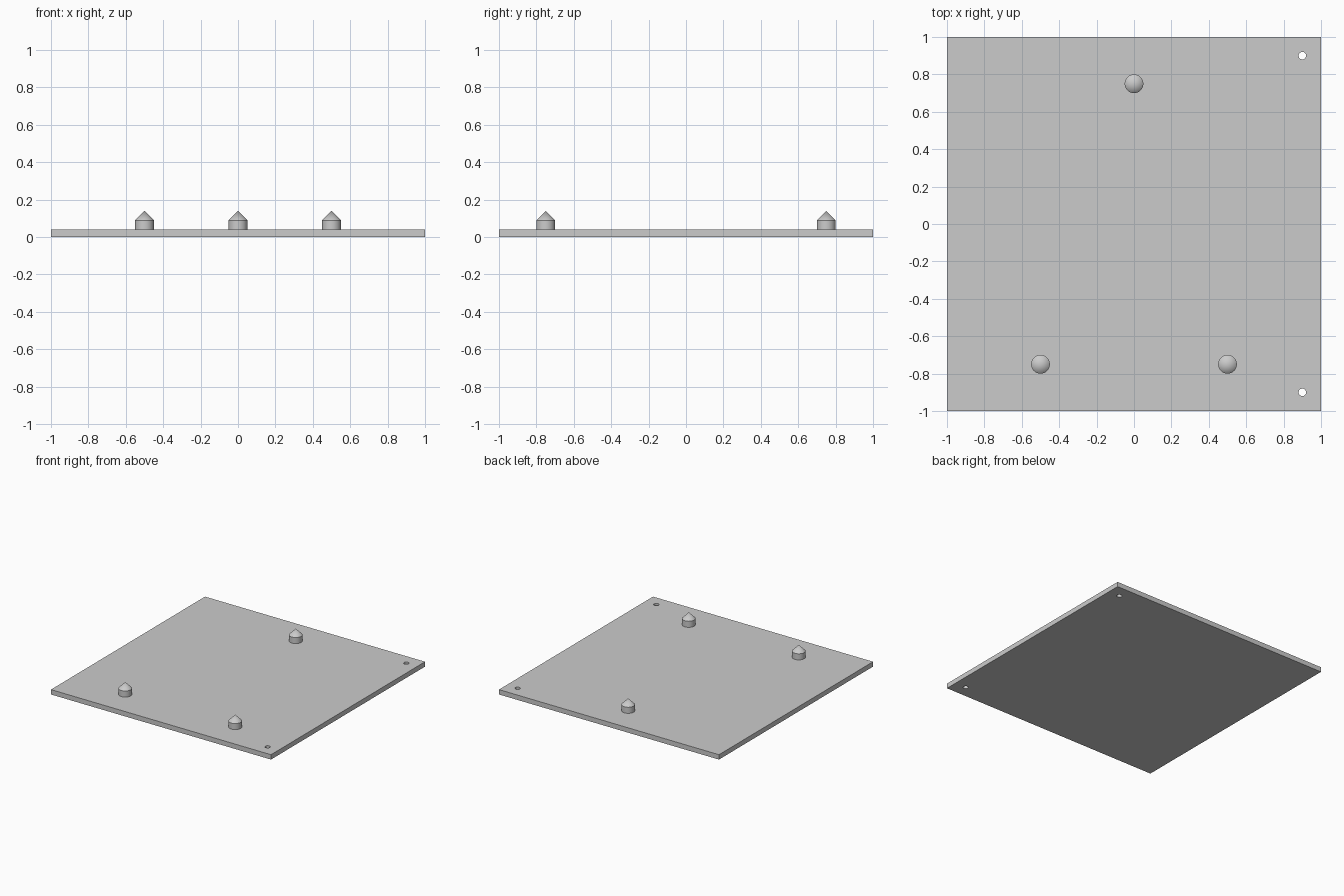
import bpy

cube = bpy.data.objects.get("Cube")
if cube:
    bpy.data.objects.remove(cube, do_unlink=True)

THICK = 0.04
PEG_R = 0.05
PEG_H = 0.05
HOLE_R = 0.02

grey = bpy.data.materials.new("light_grey")
grey.use_nodes = True
colour = (0.6, 0.6, 0.6, 1)
grey.diffuse_color = colour
grey.node_tree.nodes["Principled BSDF"].inputs["Base Color"].default_value = colour


def finish(name):
    ob = bpy.context.object
    ob.name = name
    ob.data.materials.append(grey)
    return ob


def smooth(ob):
    bpy.ops.object.select_all(action="DESELECT")
    ob.select_set(True)
    bpy.context.view_layer.objects.active = ob
    bpy.ops.object.shade_smooth_by_angle()


# Square base plate
bpy.ops.mesh.primitive_cube_add(size=1, location=(0, 0, THICK / 2))
plate = finish("base_plate")
plate.scale = (2, 2, THICK)
bpy.ops.object.transform_apply(location=False, rotation=False, scale=True)

# Two mounting holes through the plate
for y in (-0.9, 0.9):
    bpy.ops.mesh.primitive_cylinder_add(
        vertices=32, radius=HOLE_R, depth=THICK * 3, location=(0.9, y, THICK / 2))
    cutter = finish("hole_cutter")
    cutter.hide_render = True
    cut = plate.modifiers.new("hole", "BOOLEAN")
    cut.operation = "DIFFERENCE"
    cut.solver = "EXACT"
    cut.object = cutter
    bpy.context.view_layer.objects.active = plate
    bpy.ops.object.modifier_apply(modifier=cut.name)
    bpy.data.objects.remove(cutter, do_unlink=True)
smooth(plate)

# Locating pegs: a short round post with a pointed cap
pegs = {"front_left": (0.5, -0.75), "front_right": (-0.5, -0.75), "back": (0, 0.75)}
for side, (x, y) in pegs.items():
    bpy.ops.mesh.primitive_cylinder_add(
        vertices=48, radius=PEG_R, depth=PEG_H, location=(x, y, THICK + PEG_H / 2))
    smooth(finish(side + "_peg_post"))
    bpy.ops.mesh.primitive_cone_add(
        vertices=48, radius1=PEG_R, radius2=0, depth=PEG_H,
        location=(x, y, THICK + PEG_H * 1.5))
    smooth(finish(side + "_peg_tip"))
